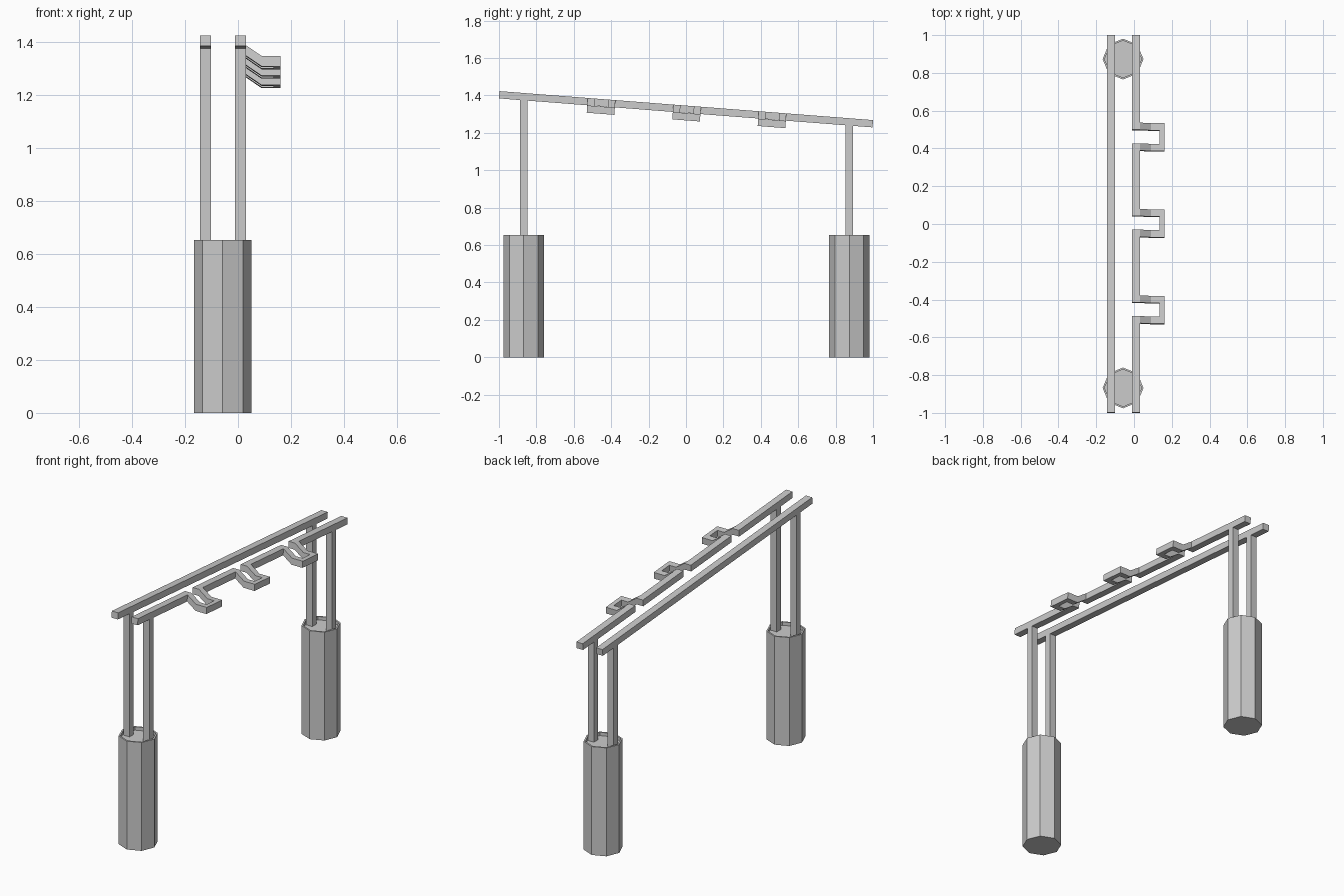
import bpy, bmesh, math
from mathutils import Matrix, Vector

if "Cube" in bpy.data.objects:
    bpy.data.objects.remove(bpy.data.objects["Cube"])

grey = bpy.data.materials.new("plain grey")
grey.use_nodes = True
grey.diffuse_color = (0.6, 0.6, 0.6, 1)
grey.node_tree.nodes["Principled BSDF"].inputs["Base Color"].default_value = (0.6, 0.6, 0.6, 1)

SLOPE = math.atan(0.0775)       # fall of the rails from front to back
RAIL_Z = 1.326                  # rail centre height at mid length
RAIL_W, RAIL_T = 0.042, 0.039
RAIL_X = {"right": -0.1225, "left": 0.0095}
HALF = 1.0015
BASE_X, BASE_R, BASE_H = -0.058, 0.108, 0.653
BASE_Y = {"front": -0.868, "back": 0.873}
tilt = Matrix.Translation((0, 0, RAIL_Z)) @ Matrix.Rotation(-SLOPE, 4, "X")


def finish(name, bm, matrix=None):
    bmesh.ops.recalc_face_normals(bm, faces=bm.faces)
    mesh = bpy.data.meshes.new(name)
    bm.to_mesh(mesh)
    bm.free()
    mesh.materials.append(grey)
    obj = bpy.data.objects.new(name, mesh)
    if matrix:
        obj.matrix_world = matrix
    bpy.context.collection.objects.link(obj)
    return obj


def add_box(bm, lo, hi):
    lo, hi = Vector(lo), Vector(hi)
    m = Matrix.Translation((lo + hi) / 2) @ Matrix.Diagonal((*(hi - lo), 1))
    bmesh.ops.create_cube(bm, size=1, matrix=m)


def add_prism(bm, profile, y0, y1):
    """Extrude an x-z outline along y."""
    face = bm.faces.new([bm.verts.new((x, y0, z)) for x, z in profile])
    out = bmesh.ops.extrude_face_region(bm, geom=[face])
    verts = [v for v in out["geom"] if isinstance(v, bmesh.types.BMVert)]
    bmesh.ops.translate(bm, verts=verts, vec=(0, y1 - y0, 0))


# Octagonal bases with a shallow recessed top, and the posts standing in them
for end, y in BASE_Y.items():
    bm = bmesh.new()
    bmesh.ops.create_cone(bm, cap_ends=True, segments=8, radius1=BASE_R, radius2=BASE_R,
                          depth=BASE_H, matrix=Matrix.Translation((BASE_X, y, BASE_H / 2)))
    bm.normal_update()
    top = max(bm.faces, key=lambda f: f.calc_center_median().z)
    bmesh.ops.inset_region(bm, faces=[top], thickness=0.01)
    floor = bmesh.ops.extrude_face_region(bm, geom=[top])["geom"]
    bmesh.ops.delete(bm, geom=[top], context="FACES_ONLY")
    bmesh.ops.translate(bm, verts=[v for v in floor if isinstance(v, bmesh.types.BMVert)],
                        vec=(0, 0, -0.02))
    finish(end + "_base", bm)

    for side, x in RAIL_X.items():
        bm = bmesh.new()
        rail_z = RAIL_Z - y * math.tan(SLOPE)
        add_box(bm, (x - 0.0205, y - 0.0195, BASE_H - 0.022),
                (x + 0.0205, y + 0.0195, rail_z - 0.012))
        finish(f"{end}_{side}_post", bm)

# Unbroken rail
w, t = RAIL_W / 2, RAIL_T / 2
bm = bmesh.new()
add_box(bm, (RAIL_X["right"] - w, -HALF, -t), (RAIL_X["right"] + w, HALF, t))
finish("right_rail", bm, tilt)

# Rail broken by three openings
LOOPS = [-0.454, 0.005, 0.463]
INNER, OUTER = 0.036, 0.074
starts = [-HALF] + [c + INNER for c in LOOPS]
stops = [c - INNER for c in LOOPS] + [HALF]
x = RAIL_X["left"]
bm = bmesh.new()
for y0, y1 in zip(starts, stops):
    add_box(bm, (x - w, y0, -t), (x + w, y1, t))
finish("left_rail", bm, tilt)

# Dropped U-shaped loops around each opening
EDGE, KNEE, BAR, TIP, DROP = x + w, 0.089, 0.134, 0.161, 0.04
upper = [(EDGE, t), (KNEE, t - DROP), (BAR, t - DROP)]
lower = [(px, pz - RAIL_T) for px, pz in reversed(upper)]
for label, c in zip(("front", "middle", "back"), LOOPS):
    bm = bmesh.new()
    for s in (-1, 1):
        add_prism(bm, upper + lower, c + s * INNER, c + s * OUTER)
    add_box(bm, (BAR, c - OUTER, -t - DROP), (TIP, c + OUTER, t - DROP))
    finish(label + "_loop", bm, tilt)
